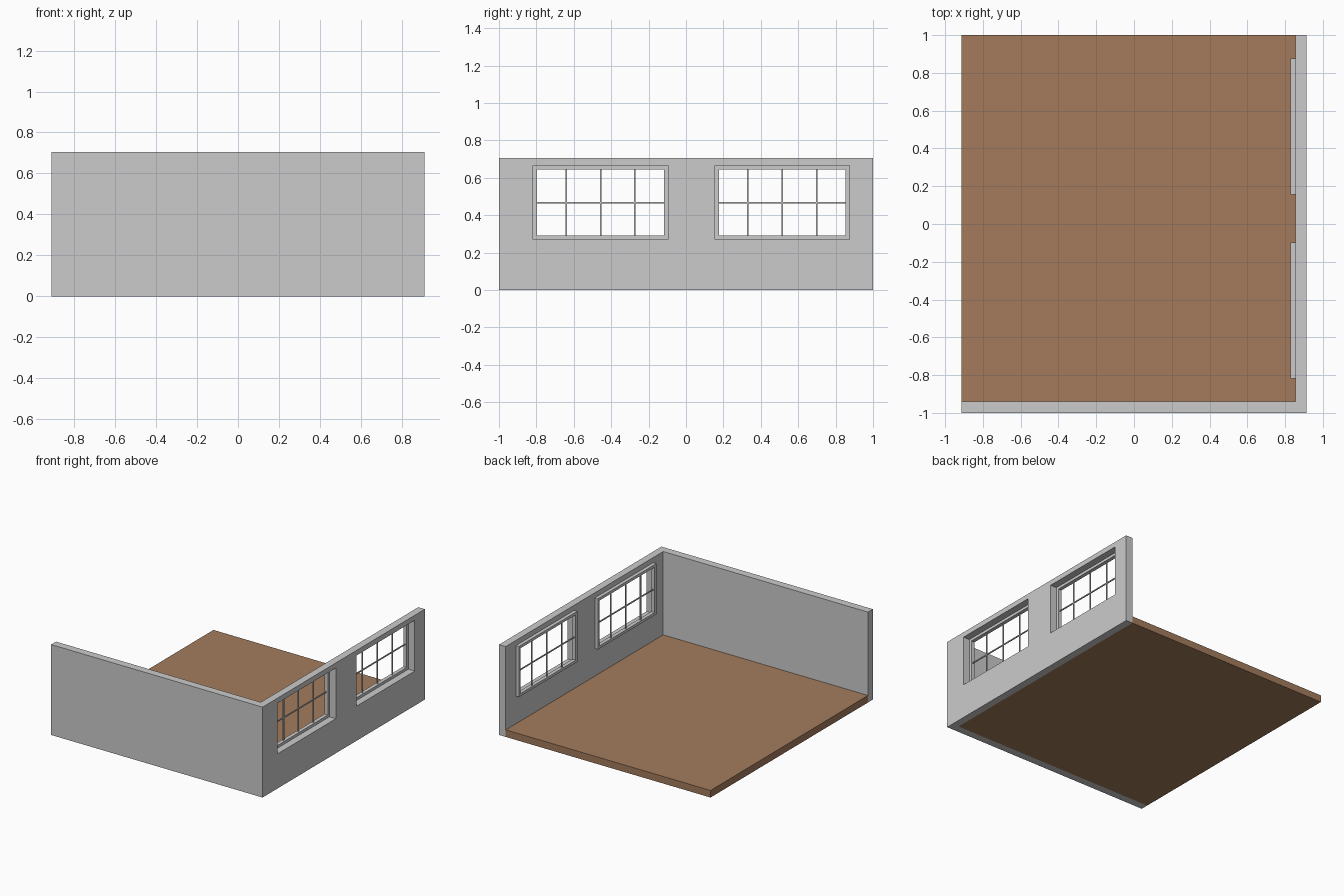
import bpy
import bmesh
from mathutils import Vector

if "Cube" in bpy.data.objects:
    bpy.data.objects.remove(bpy.data.objects["Cube"], do_unlink=True)

X, Y, HEIGHT = 0.912, 1.0, 0.705      # room half sizes and wall height
IN_X, IN_Y = 0.855, -0.94             # inner wall faces
FLOOR_TOP = 0.055
FRAME_X = 0.828                       # room side of the window frames
SILL, HEAD, TRIM, BAR = 0.27, 0.665, 0.021, 0.008


def make_material(name, color):
    mat = bpy.data.materials.new(name)
    mat.use_nodes = True
    mat.diffuse_color = color
    mat.node_tree.nodes["Principled BSDF"].inputs["Base Color"].default_value = color
    return mat


def finish(name, bm, mat):
    bmesh.ops.recalc_face_normals(bm, faces=bm.faces)
    mesh = bpy.data.meshes.new(name)
    bm.to_mesh(mesh)
    bm.free()
    obj = bpy.data.objects.new(name, mesh)
    bpy.context.collection.objects.link(obj)
    if mat:
        mesh.materials.append(mat)
    return obj


def add_box(bm, low, high):
    low, high = Vector(low), Vector(high)
    verts = bmesh.ops.create_cube(bm, size=1)["verts"]
    bmesh.ops.scale(bm, vec=high - low, verts=verts)
    bmesh.ops.translate(bm, vec=(low + high) / 2, verts=verts)


def box(name, low, high, mat=None):
    bm = bmesh.new()
    add_box(bm, low, high)
    return finish(name, bm, mat)


gray = make_material("light_gray", (0.6, 0.6, 0.6, 1))
brown = make_material("floor_brown", (0.366, 0.198, 0.107, 1))

# Floor slab
box("floor", (-X, IN_Y, 0), (IN_X, Y, FLOOR_TOP), brown)

# L-shaped pair of walls, extruded from its plan
bm = bmesh.new()
plan = [(-X, -Y), (X, -Y), (X, Y), (IN_X, Y), (IN_X, IN_Y), (-X, IN_Y)]
face = bm.faces.new([bm.verts.new((x, y, 0)) for x, y in plan])
top = bmesh.ops.extrude_face_region(bm, geom=[face])["geom"]
bmesh.ops.translate(bm, vec=(0, 0, HEIGHT),
                    verts=[v for v in top if isinstance(v, bmesh.types.BMVert)])
walls = finish("walls", bm, gray)

for label, y0, y1 in (("front", -0.817, -0.097), ("back", 0.155, 0.875)):
    # Opening through the side wall
    cutter = box(label + "_window_cutter", (IN_X - 0.1, y0, SILL), (X + 0.1, y1, HEAD))
    cutter.hide_render = True
    cutter.hide_set(True)
    cut = walls.modifiers.new(label + "_opening", 'BOOLEAN')
    cut.operation = 'DIFFERENCE'
    cut.solver = 'EXACT'
    cut.object = cutter

    # Frame projecting into the room
    bm = bmesh.new()
    for z in (SILL, HEAD - TRIM):
        add_box(bm, (FRAME_X, y0, z), (IN_X + 0.002, y1, z + TRIM))
    for y in (y0, y1 - TRIM):
        add_box(bm, (FRAME_X, y, SILL + TRIM), (IN_X + 0.002, y + TRIM, HEAD - TRIM))
    finish(label + "_window_frame", bm, gray)

    # Glazing bars: three uprights and one crossbar
    bm = bmesh.new()
    mid_x, mid_y, mid_z = (FRAME_X + IN_X) / 2, (y0 + y1) / 2, (SILL + HEAD) / 2
    h = BAR / 2
    for i in (-1, 0, 1):
        y = mid_y + i * 0.184
        add_box(bm, (mid_x - h, y - h, SILL + TRIM), (mid_x + h, y + h, HEAD - TRIM))
    add_box(bm, (mid_x - h, y0 + TRIM, mid_z - h), (mid_x + h, y1 - TRIM, mid_z + h))
    finish(label + "_window_bars", bm, gray)
